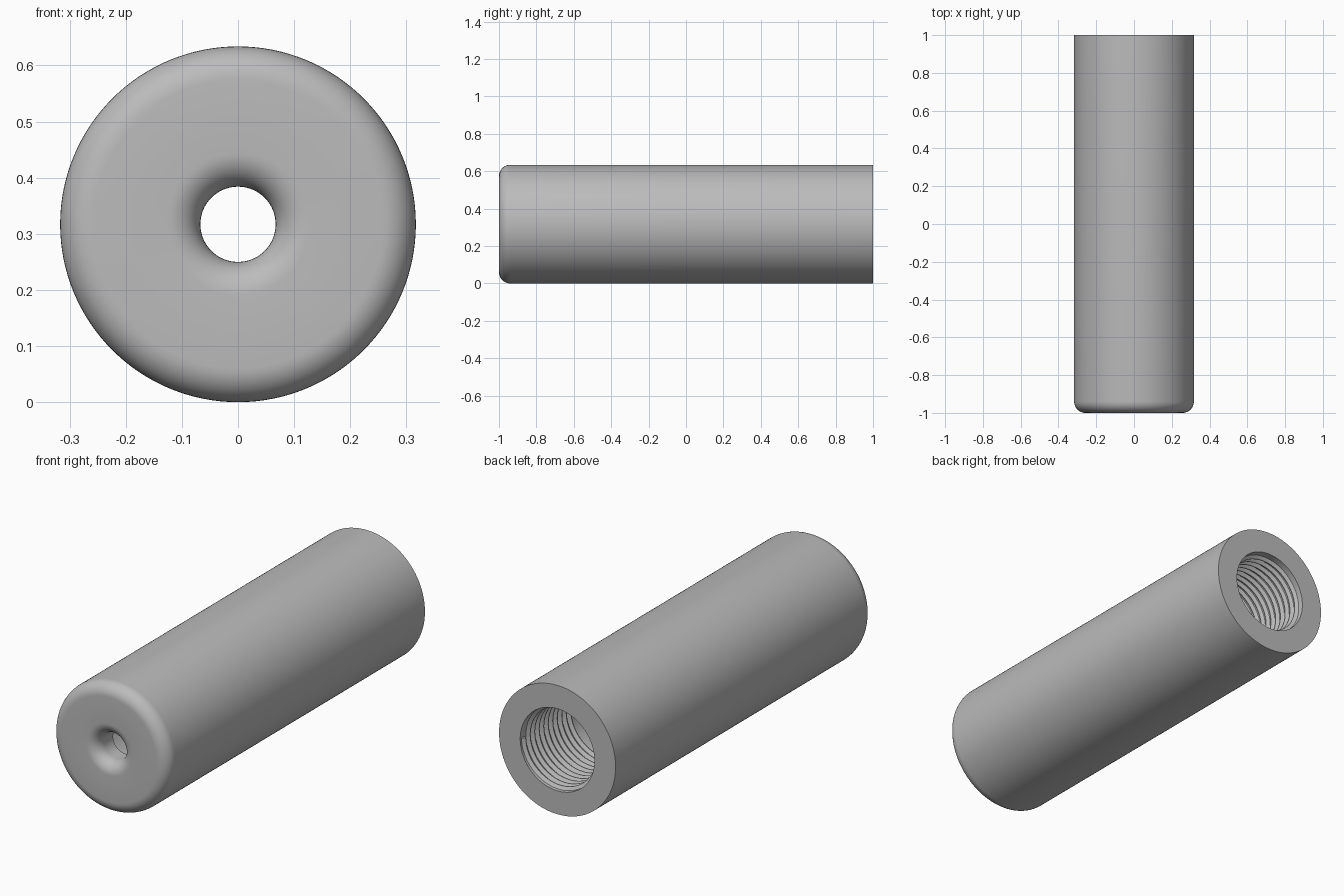
import bpy, bmesh, math
from mathutils import Vector

cube = bpy.data.objects.get("Cube")
if cube:
    bpy.data.objects.remove(cube, do_unlink=True)

R = 0.317        # outer radius, also the height of the axis
BORE = 0.202     # wide bore, open at the back
HOLE = 0.067     # small hole through the front wall
FILLET = 0.06
PITCH, TURNS, SEGS = 0.035, 11, 128
AXIS = Vector((0, 1, 0))

grey = bpy.data.materials.new("grey metal")
grey.use_nodes = True
colour = (0.5, 0.5, 0.5, 1)
grey.diffuse_color = colour
grey.node_tree.nodes["Principled BSDF"].inputs["Base Color"].default_value = colour


def arc(radius, y, start, end, steps=10):
    """Fillet points as (radius, y) pairs."""
    angles = [math.radians(start + (end - start) * i / steps) for i in range(steps + 1)]
    return [(radius + FILLET * math.cos(a), y + FILLET * math.sin(a)) for a in angles]


def sweep(name, profile, turns=1, pitch=0.0):
    """Turn a closed (radius, y) profile about the long axis, as a ring or a helix."""
    bm = bmesh.new()
    verts = [bm.verts.new((r, y, 0)) for r, y in profile]
    edges = [bm.edges.new((v, verts[i - 1])) for i, v in enumerate(verts)]
    bmesh.ops.spin(bm, geom=verts + edges, cent=(0, 0, 0), axis=AXIS,
                   dvec=AXIS * (-pitch / SEGS), angle=2 * math.pi * turns,
                   steps=SEGS * turns)
    if pitch:
        bmesh.ops.holes_fill(bm, edges=[e for e in bm.edges if e.is_boundary], sides=0)
    else:
        bmesh.ops.remove_doubles(bm, verts=bm.verts, dist=0.0001)
    bmesh.ops.recalc_face_normals(bm, faces=bm.faces)
    mesh = bpy.data.meshes.new(name)
    bm.to_mesh(mesh)
    bm.free()
    mesh.materials.append(grey)
    obj = bpy.data.objects.new(name, mesh)
    obj.location.z = R
    bpy.context.collection.objects.link(obj)
    bpy.ops.object.select_all(action="DESELECT")
    obj.select_set(True)
    bpy.context.view_layer.objects.active = obj
    bpy.ops.object.shade_smooth_by_angle(angle=math.radians(30))


# Hollow sleeve: rounded front wall with a small flared hole, square open back
front = -1 + FILLET
sweep("sleeve",
      [(R, 1)] + arc(R - FILLET, front, 0, -90) + arc(HOLE + FILLET, front, -90, -180)
      + [(HOLE, -0.875), (BORE, -0.875), (BORE, 1)])

# Screw thread inside the back of the bore
sweep("inner_thread",
      [(BORE + 0.004, 0.993), (BORE - 0.016, 0.98), (BORE - 0.016, 0.976),
       (BORE + 0.004, 0.963)], TURNS, PITCH)
